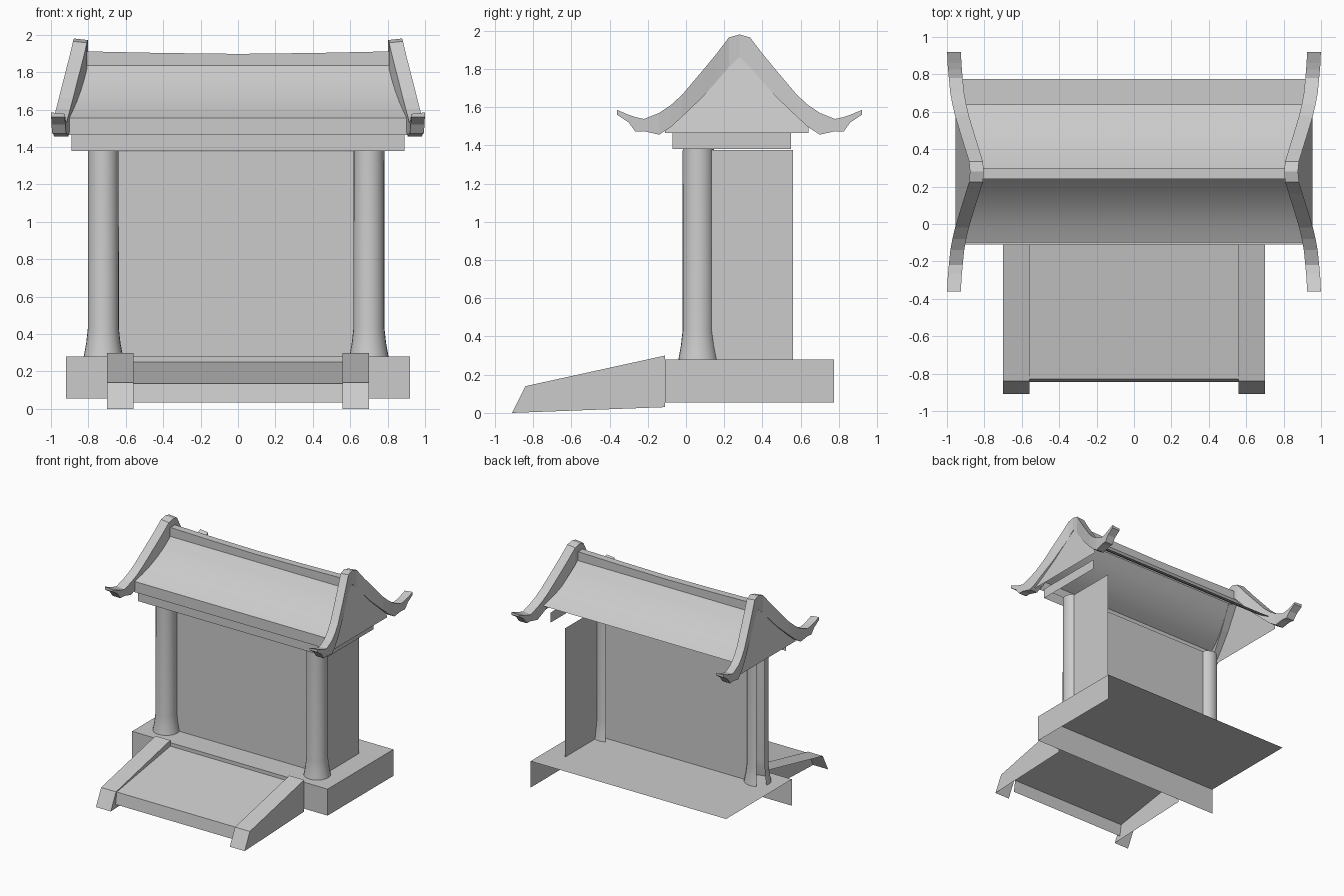
import bpy, bmesh, math
from mathutils import Vector

if "Cube" in bpy.data.objects:
    bpy.data.objects.remove(bpy.data.objects["Cube"], do_unlink=True)

stone = bpy.data.materials.new("light_grey")
stone.use_nodes = True
GREY = (0.6, 0.6, 0.6, 1)
stone.diffuse_color = GREY
stone.node_tree.nodes["Principled BSDF"].inputs["Base Color"].default_value = GREY


def finish(name, bm, smooth=False, recalc=False):
    if recalc:
        bmesh.ops.recalc_face_normals(bm, faces=bm.faces)
    mesh = bpy.data.meshes.new(name)
    bm.to_mesh(mesh)
    bm.free()
    mesh.materials.append(stone)
    ob = bpy.data.objects.new(name, mesh)
    bpy.context.collection.objects.link(ob)
    if smooth:
        bpy.ops.object.select_all(action='DESELECT')
        ob.select_set(True)
        bpy.context.view_layer.objects.active = ob
        bpy.ops.object.shade_smooth_by_angle(angle=math.radians(35))
    return ob


def loft(name, sections, closed=False, caps=False, smooth=False):
    """Join successive cross-sections with quads."""
    bm = bmesh.new()
    rows = [[bm.verts.new(p) for p in s] for s in sections]
    n = len(rows[0])
    for a, b in zip(rows, rows[1:]):
        for i in range(n if closed else n - 1):
            j = (i + 1) % n
            bm.faces.new((a[i], a[j], b[j], b[i]))
    if caps:
        bm.faces.new(rows[0][::-1])
        bm.faces.new(rows[-1])
    return finish(name, bm, smooth, recalc=closed)


def shell(name, lo, hi, open_sides):
    """Box whose faces towards the given directions are left open."""
    bm = bmesh.new()
    bmesh.ops.create_cube(bm, size=1)
    lo, hi = Vector(lo), Vector(hi)
    for v in bm.verts:
        v.co = Vector(lo[i] + (v.co[i] + 0.5) * (hi[i] - lo[i]) for i in range(3))
    bm.normal_update()
    gone = [f for f in bm.faces
            if any(f.normal.dot(Vector(d)) > 0.9 for d in open_sides)]
    bmesh.ops.delete(bm, geom=gone, context='FACES')
    return finish(name, bm)


LEFT, BACK, UP, DOWN = (-1, 0, 0), (0, 1, 0), (0, 0, 1), (0, 0, -1)

# Platform, open underneath and behind
shell("platform", (-0.92, -0.11, 0.055), (0.92, 0.775, 0.28), (LEFT, BACK, DOWN))

# Front and side wall panels
shell("walls", (-0.72, 0.1, 0.28), (0.745, 0.56, 1.375), (LEFT, BACK, UP, DOWN))

# Lintel band beneath the roof
shell("lintel", (-0.89, -0.07, 1.38), (0.89, 0.55, 1.465), (LEFT, BACK, UP, DOWN))

# Columns with flared feet, open at the hidden rear quarter
for side, cx in (("right", -0.72), ("left", 0.70)):
    bm = bmesh.new()
    rings = []
    for z, r in ((0.28, 0.105), (0.35, 0.092), (0.43, 0.083), (1.38, 0.082)):
        rings.append([bm.verts.new((cx + r * math.cos(t * math.tau / 24),
                                    0.065 + r * math.sin(t * math.tau / 24), z))
                      for t in range(24)])
    for a, b in zip(rings, rings[1:]):
        for i in range(24):
            if 7 < i < 11:
                continue
            j = (i + 1) % 24
            bm.faces.new((a[i], a[j], b[j], b[i]))
    finish(side + "_column", bm, smooth=True)

# Ramp: sloping slab with a front lip
loft("ramp", [[(x, -0.11, 0.25), (x, -0.83, 0.135), (x, -0.845, 0.035)]
              for x in (-0.56, 0.56)])

# Ramp rails: top, front and outward sheet
for side, x0, x1 in (("right", -0.70, -0.56), ("left", 0.56, 0.70)):
    top = [(-0.11, 0.30), (-0.84, 0.14), (-0.91, 0.0)]
    loft(side + "_rail_top", [[(x, y, z) for y, z in top] for x in (x0, x1)])
    bm = bmesh.new()
    bm.faces.new([bm.verts.new((x1, y, z)) for y, z in top + [(-0.11, 0.03)]])
    finish(side + "_rail_side", bm)

# Roof slopes: distance from the ridge, height, half length
MID = 0.27
slope = [(0.03, 1.835, 0.83), (0.09, 1.762, 0.855), (0.15, 1.70, 0.875),
         (0.22, 1.642, 0.89), (0.29, 1.595, 0.90), (0.37, 1.555, 0.91)]
for name, sign in (("front_roof", -1), ("back_roof", 1)):
    loft(name, [[(-sign * w, MID + sign * d, z), (sign * w, MID + sign * d, z)]
                for d, z, w in slope], smooth=True)
shell("front_fascia", (-0.91, MID - 0.37, 1.465), (0.91, MID - 0.36, 1.556),
      (BACK, UP, DOWN))

# Ridge beam, slightly sagging in the middle
loft("ridge", [[(x, MID - 0.03, 1.82), (x, MID - 0.03, z),
                (x, MID + 0.03, z), (x, MID + 0.03, 1.82)]
               for x, z in ((-0.84, 1.912), (-0.42, 1.903), (0, 1.898),
                            (0.42, 1.903), (0.84, 1.912))])

# Upswept bargeboards: distance from ridge, top, bottom, centre x
rake = [(0, 1.98, 1.865, 0.84), (0.055, 1.965, 1.81, 0.845),
        (0.12, 1.88, 1.735, 0.865), (0.19, 1.795, 1.655, 0.887),
        (0.30, 1.665, 1.55, 0.92), (0.36, 1.61, 1.495, 0.934),
        (0.42, 1.57, 1.456, 0.945), (0.50, 1.538, 1.474, 0.953),
        (0.545, 1.548, 1.472, 0.957), (0.58, 1.56, 1.52, 0.96),
        (0.64, 1.585, 1.56, 0.962)]
path = [(-d, t, b, x) for d, t, b, x in rake[:0:-1]] + rake
for side, s in (("right", -1), ("left", 1)):
    loft(side + "_bargeboard",
         [[(s * (x + 0.037), 0.28 + d, t), (s * (x - 0.037), 0.28 + d, t - 0.008),
           (s * (x - 0.037), 0.28 + d, b), (s * (x + 0.037), 0.28 + d, b)]
          for d, t, b, x in path], closed=True, caps=True)
    # Gable panel leaning inwards towards the ridge
    outline = [(-0.11, 1.465), (0.64, 1.465), (0.64, 1.50), (0.46, 1.67),
               (0.28, 1.88), (0.10, 1.67), (-0.11, 1.50)]
    bm = bmesh.new()
    bm.faces.new([bm.verts.new((s * (0.955 - 0.21 * (z - 1.465)), y, z))
                  for y, z in outline[::s]])
    finish(side + "_gable", bm)
